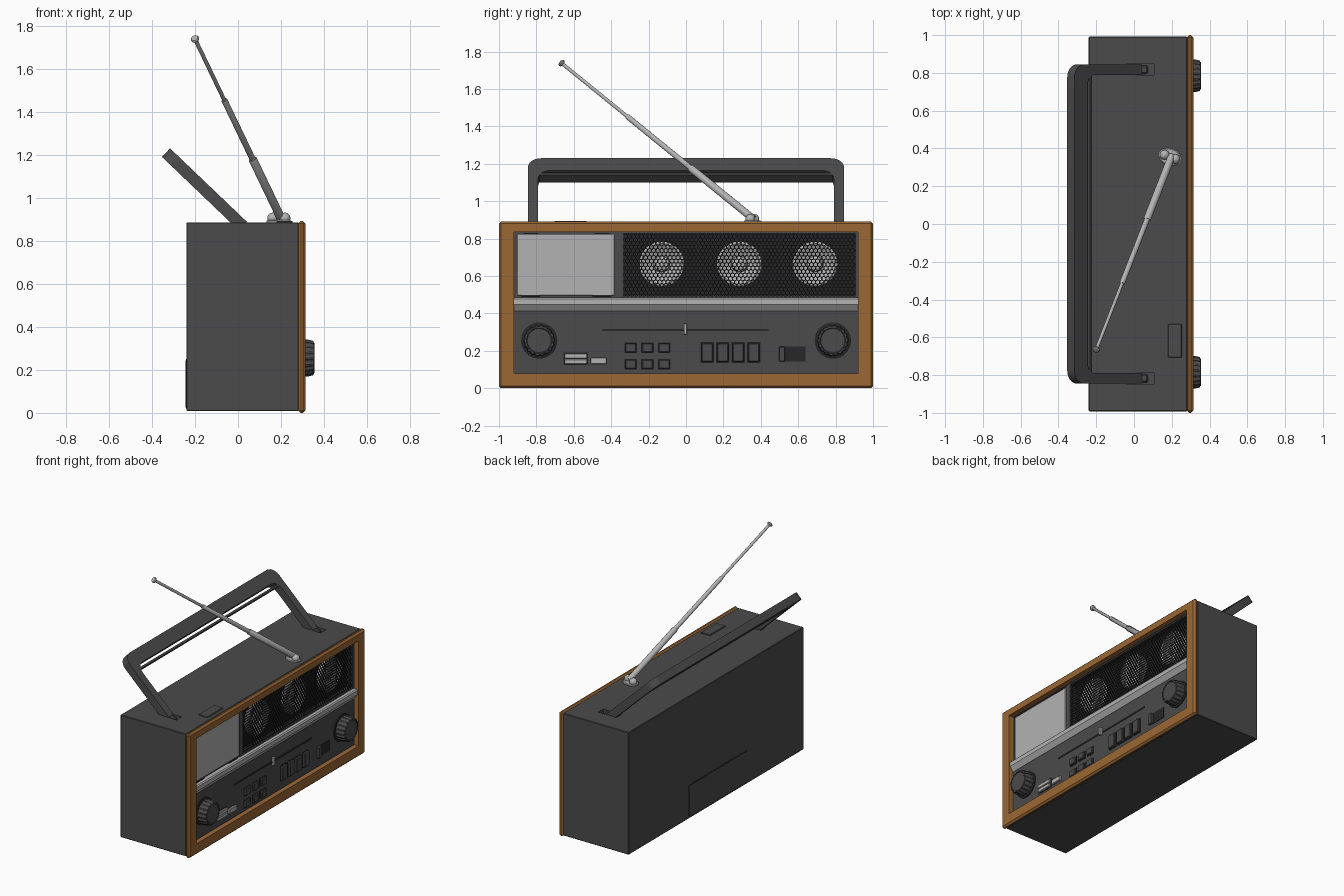
import bpy, bmesh, math
from mathutils import Vector, Matrix

if "Cube" in bpy.data.objects:
    bpy.data.objects.remove(bpy.data.objects["Cube"])


def mat(name, r, g, b):
    m = bpy.data.materials.new(name)
    m.diffuse_color = (r, g, b, 1)
    m.use_nodes = True
    m.node_tree.nodes["Principled BSDF"].inputs["Base Color"].default_value = m.diffuse_color
    return m


DARK = mat("dark_plastic", .07, .07, .07)
BLACK = mat("black_plastic", .02, .02, .02)
WOOD = mat("wood", .33, .135, .035)
SILVER = mat("silver", .45, .45, .45)


def make(name, bm, m, smooth=False):
    bmesh.ops.recalc_face_normals(bm, faces=bm.faces)
    me = bpy.data.meshes.new(name)
    bm.to_mesh(me)
    bm.free()
    me.materials.append(m)
    ob = bpy.data.objects.new(name, me)
    bpy.context.collection.objects.link(ob)
    if smooth:
        me.shade_smooth()
        me.set_sharp_from_angle(angle=math.radians(35))
    return ob


def box(name, x, y, z, m=DARK, bevel=0.0):
    bm = bmesh.new()
    bmesh.ops.create_cube(bm, size=1)
    for v in bm.verts:
        v.co = [(a[0] + a[1]) / 2 + c * (a[1] - a[0]) for a, c in zip((x, y, z), v.co)]
    if bevel:
        bmesh.ops.bevel(bm, geom=bm.edges[:], offset=bevel, segments=1, affect='EDGES')
    return make(name, bm, m)


def lathe(name, start, direction, profile, m, n=32, ribs=0.0):
    """Solid of revolution: profile is (radius, distance) along direction."""
    bm = bmesh.new()
    rot = Vector(direction).to_track_quat('Z', 'Y').to_matrix()
    rings = []
    for r, d in profile:
        ring = []
        for i in range(n):
            a = 2 * math.pi * i / n
            rr = r * (1 - ribs * (i // 2 % 2))
            ring.append(bm.verts.new(rot @ Vector((rr * math.cos(a), rr * math.sin(a), d)) + Vector(start)))
        rings.append(ring)
    for a, b in zip(rings, rings[1:]):
        for i in range(n):
            j = (i + 1) % n
            bm.faces.new((a[i], a[j], b[j], b[i]))
    bm.faces.new(rings[0])
    bm.faces.new(rings[-1])
    return make(name, bm, m, smooth=True)


def cut(ob, *cutters):
    for c in cutters:
        c.hide_render = True
        c.hide_set(True)
        mod = ob.modifiers.new("cut", 'BOOLEAN')
        mod.operation = 'DIFFERENCE'
        mod.solver = 'EXACT'
        mod.object = c


# cabinet and wooden front frame
body = box("cabinet", (-.24, .282), (-.992, .992), (.008, .886), DARK, .004)
frame = box("wood_frame", (.28, .314), (-1, 1), (0, .892), WOOD, .012)
front_cut = box("front_cutter", (.2, .4), (-.92, .92), (.08, .835))
slots = [box("handle_slot_cutter", (-.04, .105), sorted((s * .788, s * .847)), (.845, .95)) for s in (-1, 1)]
cut(body, front_cut, *slots)
cut(frame, front_cut)

# front panels
box("control_panel", (.19, .278), (-.921, .921), (.079, .42))
box("upper_back_panel", (.19, .225), (-.921, .921), (.41, .836), BLACK)
box("divider", (.22, .276), (-.375, -.335), (.48, .836))
box("door_surround", (.22, .268), (-.921, -.37), (.48, .836))
box("tape_door", (.26, .276), (-.905, -.382), (.495, .826), SILVER, .003)
for y in (-.83, -.45):
    box("door_hinge", (.265, .28), (y - .05, y + .05), (.487, .498), BLACK)
    box("door_catch", (.265, .28), (y - .04, y + .04), (.822, .831), BLACK)

# silver trim bar with chamfered lower half
bm = bmesh.new()
prof = [(.22, .412), (.28, .412), (.305, .447), (.305, .476), (.298, .484), (.22, .484)]
f = bm.faces.new([bm.verts.new((x, -.919, z)) for x, z in prof])
ext = bmesh.ops.extrude_face_region(bm, geom=[f])
bmesh.ops.translate(bm, vec=(0, 1.838, 0), verts=[v for v in ext["geom"] if isinstance(v, bmesh.types.BMVert)])
make("trim_bar", bm, SILVER)

# speaker drivers behind the grille
for y in (-.13, .285, .69):
    lathe("speaker", (.225, y, .665), (1, 0, 0),
          [(.12, 0), (.12, .032), (.108, .036), (.1, .03), (.045, .012), (.04, .02), (.02, .028), (.004, .03)], SILVER, 48)

# honeycomb speaker grille with border
Y0, Y1, Z0, Z1 = -.335, .908, .492, .828
bm = bmesh.new()
R = .0125
dy, dz = R * math.sqrt(3), R * 1.5
for j in range(int((Z1 - Z0) / dz) + 3):
    for i in range(int((Y1 - Y0) / dy) + 3):
        cy, cz = Y0 + (i - (j % 2) / 2) * dy, Z0 + j * dz
        o, n = [[bm.verts.new((.268, cy + r * math.sin(k * math.pi / 3), cz + r * math.cos(k * math.pi / 3)))
                 for k in range(6)] for r in (R, R * .74)]
        for k in range(6):
            bm.faces.new((o[k], o[(k + 1) % 6], n[(k + 1) % 6], n[k]))
bmesh.ops.remove_doubles(bm, verts=bm.verts[:], dist=.0005)
for co, no in (((0, Y0, 0), (0, -1, 0)), ((0, Y1, 0), (0, 1, 0)), ((0, 0, Z0), (0, 0, -1)), ((0, 0, Z1), (0, 0, 1))):
    bmesh.ops.bisect_plane(bm, geom=bm.verts[:] + bm.edges[:] + bm.faces[:], plane_co=co, plane_no=no, clear_outer=True)
grille = make("speaker_grille", bm, BLACK)
sol = grille.modifiers.new("thickness", 'SOLIDIFY')
sol.thickness = .004
sol.offset = 0
box("grille_border_top", (.22, .275), (-.34, .921), (.826, .836))
box("grille_border_bottom", (.22, .275), (-.34, .921), (.482, .494))
box("grille_border_end", (.22, .275), (.906, .921), (.482, .836))

# rotary knobs
for y in (-.785, .785):
    lathe("knob_ring", (.277, y, .255), (1, 0, 0), [(.097, 0), (.097, .006), (.09, .009)], BLACK, 48)
    lathe("knob", (.28, y, .255), (1, 0, 0),
          [(.086, 0), (.086, .045), (.08, .07)], DARK, 72, .06)
    lathe("knob_cap", (.345, y, .255), (1, 0, 0), [(.074, 0), (.073, .008), (.068, .01), (.064, .006)], DARK, 48)

# tuning scale and pointer
box("tuning_track", (.27, .281), (-.45, .44), (.305, .317), BLACK)
box("tuning_pointer", (.27, .296), (-.012, .006), (.287, .345), SILVER, .002)

# buttons
for y in (-.295, -.206, -.117):
    for z in (.127, .216):
        box("small_button_surround", (.27, .28), (y - .034, y + .034), (z - .028, z + .028), BLACK)
        box("small_button", (.27, .293), (y - .029, y + .029), (z - .024, z + .024), DARK, .004)
for y in (.113, .196, .279, .362):
    box("key_surround", (.27, .28), (y - .036, y + .036), (.136, .246), BLACK)
    box("key", (.27, .296), (y - .031, y + .031), (.141, .241), DARK, .005)
box("silver_key_surround", (.27, .28), (-.655, -.525), (.124, .19), BLACK)
box("silver_key_upper", (.27, .292), (-.65, -.53), (.159, .186), SILVER, .003)
box("silver_key_lower", (.27, .292), (-.65, -.53), (.129, .155), SILVER, .003)
box("silver_key_short", (.27, .292), (-.51, -.425), (.129, .164), SILVER, .003)
box("slide_switch_slot", (.27, .281), (.5, .64), (.143, .222), BLACK)
box("slide_switch", (.27, .296), (.497, .53), (.143, .222), DARK, .003)

# top button and battery door
box("top_button", (.18, .253), (-.706, -.53), (.88, .893), DARK, .003)
box("battery_door_gap", (-.2412, -.235), (-.355, .315), (.02, .25), BLACK)
box("battery_door", (-.243, -.235), (-.35, .31), (.024, .245), DARK, .001)

# carrying handle: rounded U plate tilted backwards
def arc(cy, cz, r, a0, a1, n=6):
    return [(cy + r * math.cos(math.radians(a0 + (a1 - a0) * i / n)),
             cz + r * math.sin(math.radians(a0 + (a1 - a0) * i / n))) for i in range(n + 1)]


L, T = .47, .055
half = [(.845, -.025)] + arc(.775, L - .07, .07, 0, 90)
inner = arc(.73, L - .095 - .06, .06, 90, 0) + [(.79, -.025)]
outline = half + [(-y, s) for y, s in reversed(half)] + [(-y, s) for y, s in reversed(inner)] + inner
u, nrm = Vector((-.723, 0, .691)), Vector((.691, 0, .723))
bm = bmesh.new()
base = Vector((.005, 0, .885))
f = bm.faces.new([bm.verts.new(base + u * s + Vector((0, y, 0)) - nrm * T / 2) for y, s in outline if True])
ext = bmesh.ops.extrude_face_region(bm, geom=[f])
bmesh.ops.translate(bm, vec=nrm * T, verts=[v for v in ext["geom"] if isinstance(v, bmesh.types.BMVert)])
make("handle", bm, DARK, True)
bm = bmesh.new()
bmesh.ops.create_cube(bm, size=1)
for v in bm.verts:
    x, y, z = v.co
    v.co = base + u * (L - .123 + z * .014) + nrm * x * T + Vector((0, y * 1.584, 0))
make("handle_inner_rail", bm, DARK)
for s in (-1, 1):
    box("handle_pivot", (.0, .075), sorted((s * .795, s * .84)), (.845, .882), DARK, .008)

# telescopic antenna
p0, p1 = Vector((.2, .36, .905)), Vector((-.2, -.665, 1.738))
d = p1 - p0
for i, (a, b, r) in enumerate(((0, .33, .02), (.32, .66, .0145), (.65, 1, .0095))):
    n = (b - a) * d.length
    lathe("antenna_section", p0 + d * a, d, [(r, 0), (r, n - .006), (r * .8, n)], SILVER, 16)
lathe("antenna_tip", p1 - d.normalized() * .012, d,
      [(.01, 0), (.019, .008), (.02, .014), (.016, .02), (.006, .023)], SILVER, 16)

# antenna base plate and hinge knuckles
plate = lathe("antenna_plate", (0, 0, 0), (0, 0, 1), [(.05, 0), (.05, .008), (.045, .012)], SILVER, 32)
plate.matrix_world = Matrix.Translation((.19, .355, .884)) @ Matrix.Rotation(math.radians(-20), 4, 'Z') @ Matrix.Diagonal((1.2, .9, 1, 1))
side = Vector((.93, -.36, 0))
for s in (-1, 1):
    bm = bmesh.new()
    bmesh.ops.create_uvsphere(bm, u_segments=16, v_segments=10, radius=.026)
    bmesh.ops.translate(bm, vec=Vector((.19, .355, .905)) + side * .03 * s, verts=bm.verts)
    make("antenna_knuckle", bm, SILVER, True)
